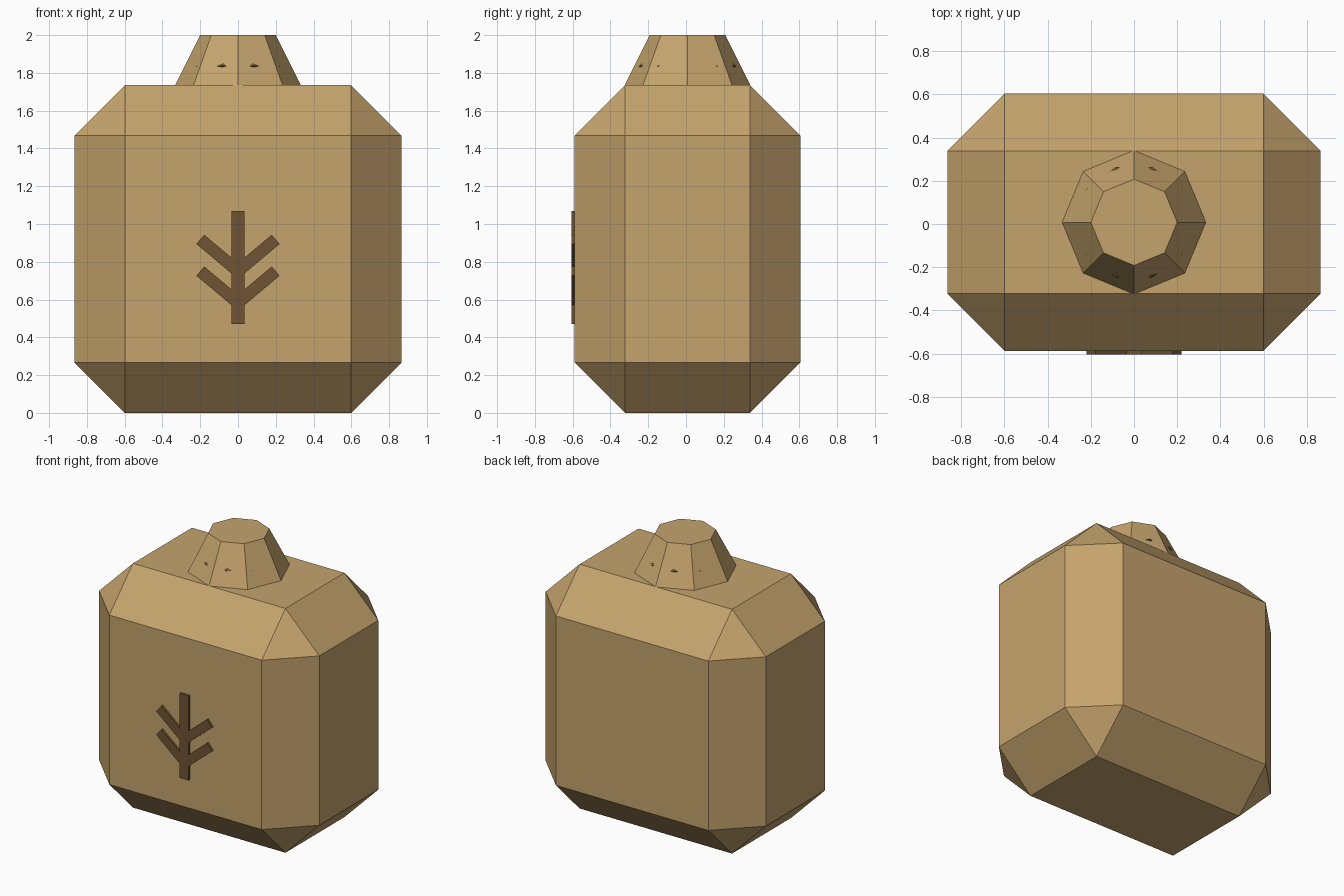
import bpy, bmesh, math
from mathutils import Matrix, Vector

if "Cube" in bpy.data.objects:
    bpy.data.objects.remove(bpy.data.objects["Cube"])


def material(name, rgb):
    m = bpy.data.materials.new(name)
    m.diffuse_color = (*rgb, 1)
    m.use_nodes = True
    m.node_tree.nodes["Principled BSDF"].inputs["Base Color"].default_value = m.diffuse_color
    return m


burlap = material("burlap tan", (0.56, 0.37, 0.152))
brown = material("dark brown", (0.162, 0.087, 0.033))
CY = 0.008  # the sack sits slightly back because the emblem sticks out in front


def add_object(name, bm, mat):
    mesh = bpy.data.meshes.new(name)
    bmesh.ops.recalc_face_normals(bm, faces=bm.faces)
    bm.to_mesh(mesh)
    bm.free()
    mesh.materials.append(mat)
    ob = bpy.data.objects.new(name, mesh)
    bpy.context.collection.objects.link(ob)
    return ob


def box(bm, centre, size, tilt=0.0):
    mat = (Matrix.Translation(centre) @ Matrix.Rotation(tilt, 4, 'Y')
           @ Matrix.Diagonal((*size, 1)))
    bmesh.ops.create_cube(bm, size=1, matrix=mat)


# sack body: box with wide flat chamfers
bm = bmesh.new()
box(bm, (0, CY, 0.8675), (1.73, 1.194, 1.735))
bmesh.ops.bevel(bm, geom=bm.edges[:], offset=0.266, offset_type='OFFSET',
                segments=1, affect='EDGES', clamp_overlap=False)
add_object("sack_body", bm, burlap)

# gathered neck: eight-sided taper with a corner on each axis
bm = bmesh.new()
rings = []
for r, z in ((0.333, 1.735), (0.2, 2.0)):
    rings.append([bm.verts.new((r * math.cos(i * math.pi / 4),
                                CY + r * math.sin(i * math.pi / 4), z))
                  for i in range(8)])
low, high = rings
for i in range(8):
    j = (i + 1) % 8
    bm.faces.new((low[i], low[j], high[j], high[i]))
bm.faces.new(high)
bm.faces.new(low[::-1])
add_object("sack_neck", bm, burlap)

# tie cord: ten-sided ring with diamond section, just poking through the neck
bm = bmesh.new()
loops = []
for i in range(10):
    a = i * math.tau / 10
    loop = []
    for k in range(4):
        b = k * math.pi / 2
        r = 0.22 + 0.05 * math.cos(b)
        loop.append(bm.verts.new((r * math.cos(a), CY + r * math.sin(a),
                                  1.836 + 0.05 * math.sin(b))))
    loops.append(loop)
for i in range(10):
    p, q = loops[i], loops[(i + 1) % 10]
    for k in range(4):
        n = (k + 1) % 4
        bm.faces.new((p[k], q[k], q[n], p[n]))
add_object("tie_cord", bm, brown)

# wheat emblem: stem and two mirrored pairs of leaves
bm = bmesh.new()
EY, DEPTH = -0.59, 0.03
box(bm, (0, EY, 0.77), (0.07, DEPTH, 0.6))
for z in (0.667, 0.835):
    for side in (-1, 1):
        box(bm, (0.1 * side, EY, z), (0.26, DEPTH, 0.064),
            -side * math.radians(40))
add_object("wheat_emblem", bm, brown)
